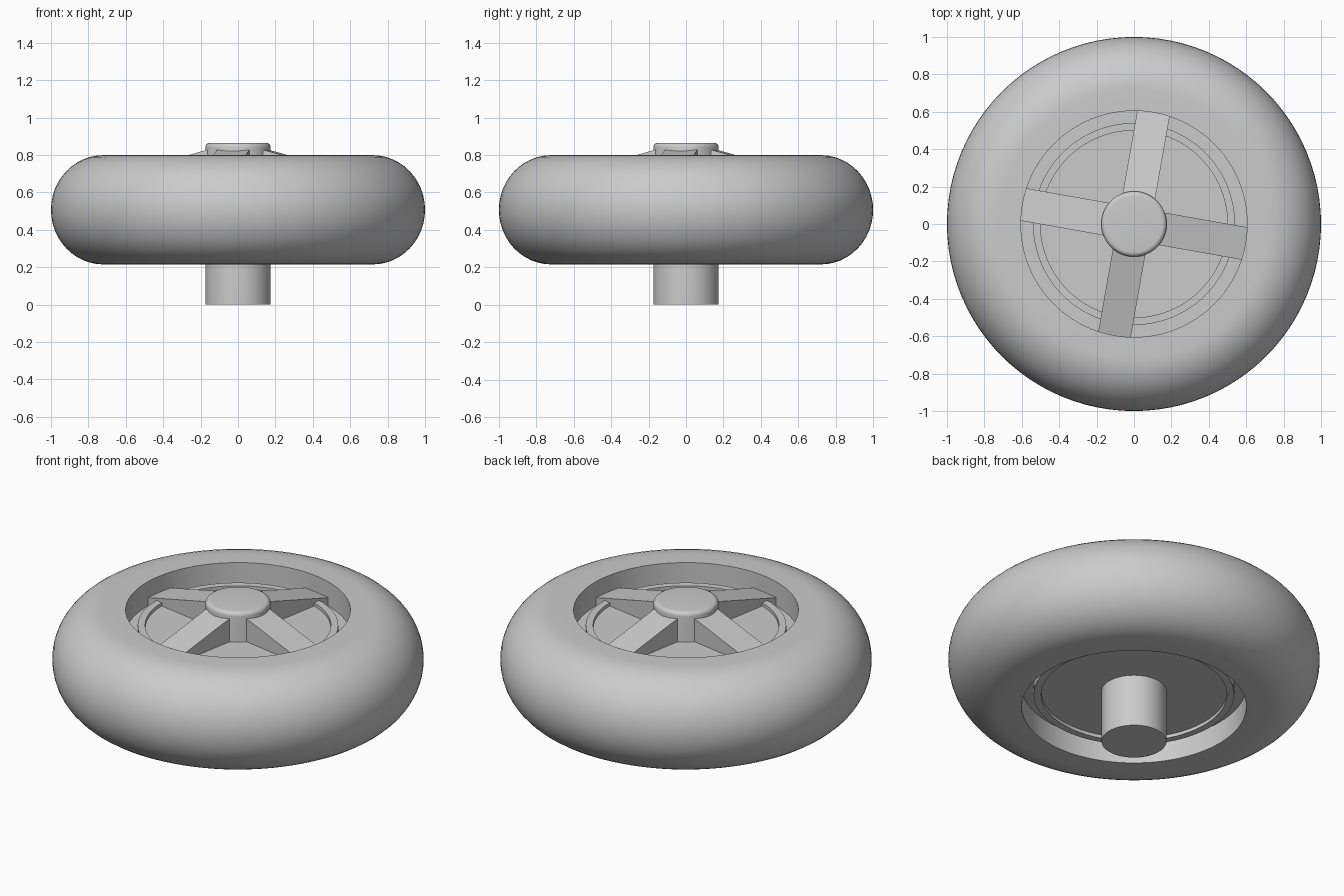
import bpy, bmesh, math
from mathutils import Matrix, Vector

cube = bpy.data.objects.get("Cube")
if cube:
    bpy.data.objects.remove(cube, do_unlink=True)

grey = bpy.data.materials.new("plain_grey")
grey.use_nodes = True
colour = (0.6, 0.6, 0.6, 1)
grey.diffuse_color = colour
grey.node_tree.nodes["Principled BSDF"].inputs["Base Color"].default_value = colour


def finish(name, bm, smooth=True):
    """Turn a bmesh into a named grey object."""
    bmesh.ops.recalc_face_normals(bm, faces=bm.faces[:])
    mesh = bpy.data.meshes.new(name)
    bm.to_mesh(mesh)
    bm.free()
    mesh.materials.append(grey)
    obj = bpy.data.objects.new(name, mesh)
    bpy.context.collection.objects.link(obj)
    if smooth:
        bpy.ops.object.select_all(action="DESELECT")
        obj.select_set(True)
        bpy.context.view_layer.objects.active = obj
        bpy.ops.object.shade_smooth_by_angle(angle=math.radians(35))
    return obj


def lathe(name, profile, closed=False, steps=96):
    """Spin an (r, z) profile around the vertical axis."""
    bm = bmesh.new()
    verts = [bm.verts.new((r, 0, z)) for r, z in profile]
    edges = [bm.edges.new(pair) for pair in zip(verts, verts[1:])]
    if closed:
        edges.append(bm.edges.new((verts[-1], verts[0])))
    bmesh.ops.spin(bm, geom=verts + edges, cent=(0, 0, 0), axis=(0, 0, 1),
                   angle=math.tau, steps=steps, use_merge=True)
    bmesh.ops.remove_doubles(bm, verts=bm.verts[:], dist=0.0001)
    return finish(name, bm)


# Tyre: flat sidewalls, rounded tread and a straight inner wall
MID, HALF, HOLE, FLAT = 0.507, 0.292, 0.605, 0.72
tyre = [(HOLE, MID - HALF)]
for i in range(25):
    a = math.pi * (i / 24 - 0.5)
    tyre.append((FLAT + (1 - FLAT) * math.cos(a), MID + HALF * math.sin(a)))
tyre.append((HOLE, MID + HALF))
lathe("tyre", tyre, closed=True)

# Wheel disc: recessed centre, raised lip and lower outer step on each side
half_disc = [(0, 0.19), (0.5, 0.19), (0.5, 0.21), (0.54, 0.21), (0.54, 0.155), (0.61, 0.155)]
disc = [(r, 0.5 + h) for r, h in half_disc]
disc += [(r, 0.5 - h) for r, h in reversed(half_disc)]
lathe("wheel_disc", disc)

# Axle: plain shaft below, rounded cap above
R, TOP, BEVEL = 0.175, 0.865, 0.025
axle = [(0, 0), (R, 0), (R, TOP - BEVEL)]
for i in range(1, 7):
    a = math.pi / 2 * i / 6
    axle.append((R - BEVEL + BEVEL * math.cos(a), TOP - BEVEL + BEVEL * math.sin(a)))
axle.append((0, TOP))
lathe("axle", axle, steps=64)

# Spokes: four bars sloping down from the axle to the tyre wall
side = [(0.1, 0.655), (0.615, 0.655), (0.615, 0.70), (0.1, 0.842)]
for i in range(4):
    bm = bmesh.new()
    face = bm.faces.new([bm.verts.new((x, -0.088, z)) for x, z in side])
    new = bmesh.ops.extrude_face_region(bm, geom=[face])["geom"]
    moved = [v for v in new if isinstance(v, bmesh.types.BMVert)]
    bmesh.ops.translate(bm, verts=moved, vec=Vector((0, 0.176, 0)))
    turn = Matrix.Rotation(math.radians(90 * i - 10), 3, "Z")
    bmesh.ops.rotate(bm, verts=bm.verts[:], cent=(0, 0, 0), matrix=turn)
    finish(f"spoke_{i + 1}", bm, smooth=False)
